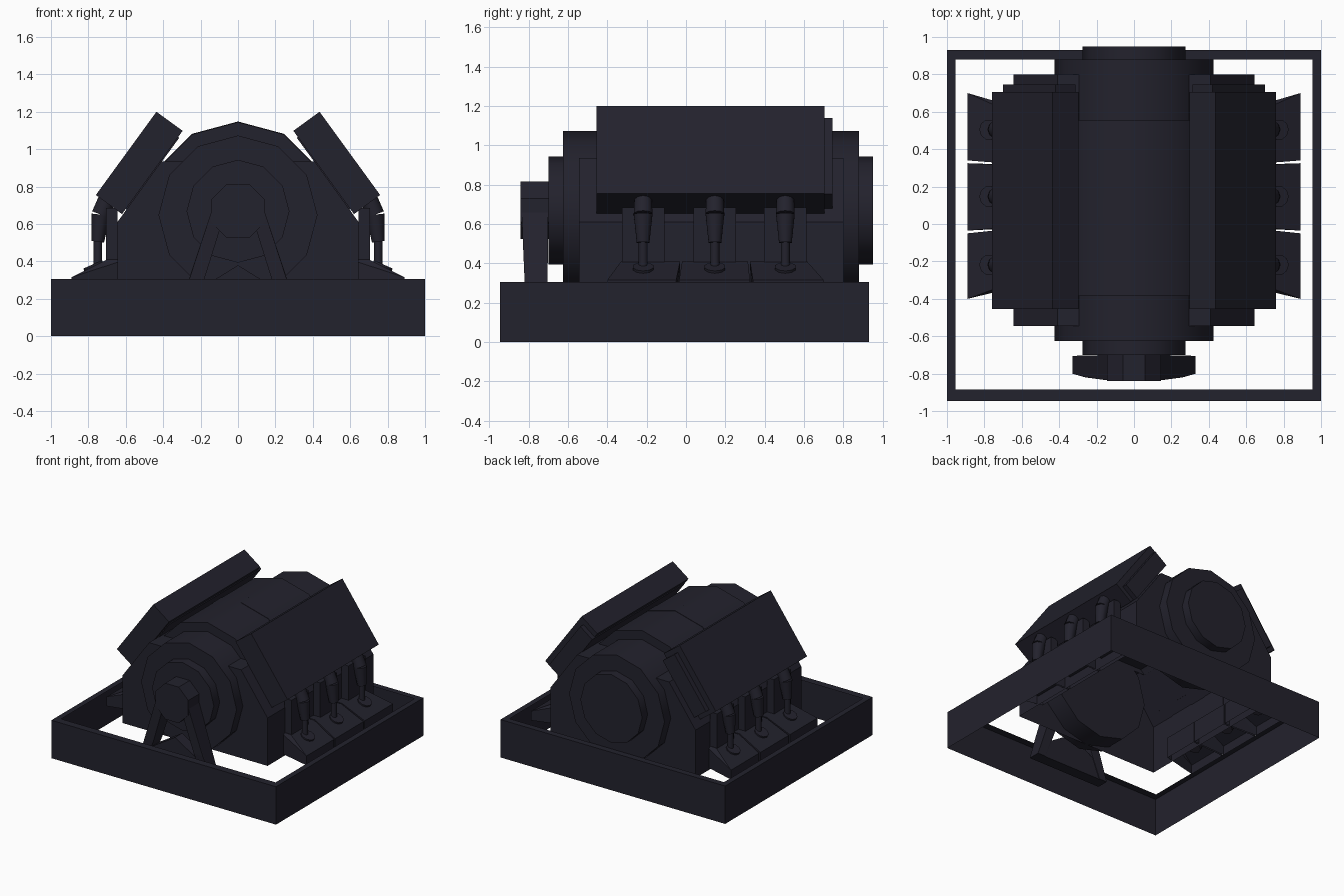
import bpy, bmesh, math
from mathutils import Vector, Matrix

if "Cube" in bpy.data.objects:
    bpy.data.objects.remove(bpy.data.objects["Cube"])

mat = bpy.data.materials.new("dark_slate_metal")
mat.diffuse_color = (0.0165, 0.0158, 0.026, 1)
mat.use_nodes = True
mat.node_tree.nodes["Principled BSDF"].inputs["Base Color"].default_value = mat.diffuse_color


def finish(name, bm, smooth=None):
    bmesh.ops.recalc_face_normals(bm, faces=bm.faces)
    me = bpy.data.meshes.new(name)
    bm.to_mesh(me)
    bm.free()
    ob = bpy.data.objects.new(name, me)
    bpy.context.collection.objects.link(ob)
    me.materials.append(mat)
    if smooth:
        bpy.ops.object.select_all(action='DESELECT')
        ob.select_set(True)
        bpy.context.view_layer.objects.active = ob
        bpy.ops.object.shade_smooth_by_angle(angle=math.radians(smooth))
    return ob


def hull(name, pts, open_below=False):
    bm = bmesh.new()
    for p in pts:
        bm.verts.new(p)
    bmesh.ops.convex_hull(bm, input=bm.verts)
    bmesh.ops.dissolve_limit(bm, angle_limit=0.01, verts=bm.verts, edges=bm.edges)
    if open_below:
        bmesh.ops.recalc_face_normals(bm, faces=bm.faces)
        bmesh.ops.delete(bm, geom=[f for f in bm.faces if f.normal.z < -.9], context='FACES')
    return finish(name, bm)


def extrude_y(name, profile, y0, y1, **kw):
    return hull(name, [(x, y, z) for y in (y0, y1) for x, z in profile], **kw)


def rod(name, a, b, r0, r1, n=10, spin=0.0, cut_z=None):
    a, b = Vector(a), Vector(b)
    d = b - a
    bm = bmesh.new()
    bmesh.ops.create_cone(bm, cap_ends=True, segments=n, radius1=r0, radius2=r1, depth=d.length)
    m = (Matrix.Translation((a + b) / 2) @ d.to_track_quat('Z', 'Y').to_matrix().to_4x4()
         @ Matrix.Rotation(spin, 4, 'Z'))
    bmesh.ops.transform(bm, matrix=m, verts=bm.verts)
    if cut_z is not None:
        bmesh.ops.bisect_plane(bm, geom=bm.verts[:] + bm.edges[:] + bm.faces[:],
                               plane_co=(0, 0, cut_z), plane_no=(0, 0, 1), clear_inner=True)
    return finish(name, bm, 40)


# Base frame: outer walls with a flat top rim, open underneath
bm = bmesh.new()
outer = [(-1, -.945), (1, -.945), (1, .93), (-1, .93)]
inner = [(-.955, -.885), (.955, -.885), (.955, .88), (-.955, .88)]
V = [[bm.verts.new((x, y, z)) for x, y in loop]
     for loop, z in ((outer, 0), (outer, .305), (inner, .305))]
for k in range(2):
    for i in range(4):
        j = (i + 1) % 4
        bm.faces.new((V[k][i], V[k][j], V[k + 1][j], V[k + 1][i]))
finish("base_frame", bm)

# Housing shell with sloped shoulders, open underneath
half = [(.645, .225), (.645, .61), (.41, .935)]
extrude_y("housing", half + [(-x, z) for x, z in half], -.545, .80, open_below=True)

# Arched drum top, and stepped flanges at both ends
for name, r, z, y0, y1, cut in (("drum_arch", .487, .658, -.385, .555, .90),
                                ("drum_band", .490, .658, .035, .14, .90),
                                ("front_flange", .425, .648, -.625, -.385, None),
                                ("back_flange", .425, .648, .555, .88, None),
                                ("front_end_cap", .275, .668, -.70, -.60, None),
                                ("back_end_cap", .275, .668, .86, .95, None)):
    rod(name, (0, y0, z), (0, y1, z), r, r, 12, cut_z=cut)

# Front bearing hub and its stand
rod("bearing_hub", (0, -.84, .67), (0, -.69, .67), .157, .157, 8, math.pi / 8)
hull("stand_foot_plate", [(x, y, z) for y in (-.80, -.71)
                          for x, z in ((.33, .1), (-.33, .1), (.29, .2), (-.29, .2), (0, .38))])

for s, side in ((1, "right"), (-1, "left")):
    # Splayed stand leg
    hull("stand_leg_" + side,
         [(s * x, y, .10) for x in (.26, .33) for y in (-.80, -.705)]
         + [(s * x, y, .305) for x in (.18, .26) for y in (-.82, -.705)]
         + [(s * x, y, .72) for x in (.05, .125) for y in (-.838, -.70)])

    # Tilted cover panel with smaller backing slab
    def at(t, n):
        return (s * (.436 + .589 * t - .809 * n), 1.2 - .809 * t - .589 * n)
    extrude_y("cover_panel_" + side,
              [at(t, n) for t in (0, .55) for n in (0, .173)], -.455, .705)
    extrude_y("cover_backing_" + side,
              [at(t, n) for t in (.04, .516) for n in (.05, .18)], -.43, .745)

    for i, yc in enumerate((-.218, .147, .505)):
        tag = f"{side}_{i + 1}"
        # Side port box below the panel
        extrude_y("port_box_" + tag, [(s * x, z) for x, z in
                  ((.643, .30), (.705, .30), (.705, .685), (.643, .685))],
                  yc - .108, yc + .108)
        # Bulging connector, stem and collar
        rod("connector_body_" + tag, (s * .75, yc, .505), (s * .733, yc, .65), .034, .05)
        rod("connector_head_" + tag, (s * .733, yc, .65), (s * .70, yc, .735), .05, .046)
        rod("connector_stem_" + tag, (s * .75, yc, .36), (s * .75, yc, .51), .023, .023)
        rod("connector_collar_" + tag, (s * .755, yc, .335), (s * .777, yc, .384), .055, .055)

    # Sloping hollow side shelves, reaching through the housing wall
    for i, (i0, i1, o0, o1) in enumerate(((-.33, -.03, -.40, -.05),
                                          (-.02, .315, -.035, .325),
                                          (.325, .615, .34, .70))):
        hull(f"side_shelf_{side}_{i + 1}",
             [(s * .60, y, z) for y in (i0, i1) for z in (.24, .41)]
             + [(s * .70, y, .41) for y in (i0, i1)]
             + [(s * .89, y, z) for y in (o0, o1) for z in (.24, .315)], open_below=True)
